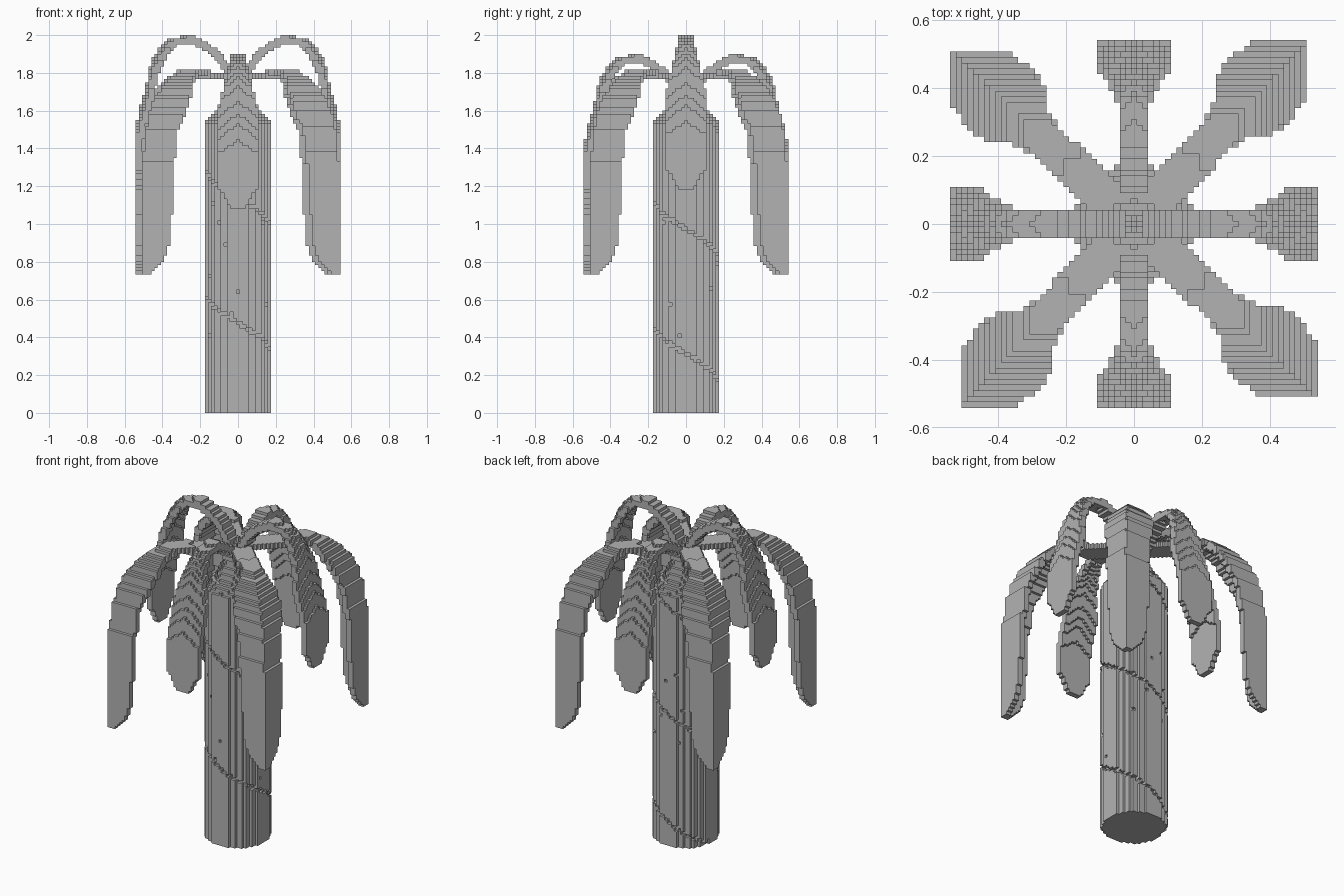
import bpy, bmesh, math, random

if "Cube" in bpy.data.objects:
    bpy.data.objects.remove(bpy.data.objects["Cube"], do_unlink=True)

V = 1 / 60  # block size
random.seed(4)

mat = bpy.data.materials.new("plain grey")
mat.use_nodes = True
GREY = (0.45, 0.45, 0.45, 1)
mat.diffuse_color = GREY
mat.node_tree.nodes["Principled BSDF"].inputs["Base Color"].default_value = GREY

SIDES = [(a, s) for a in range(3) for s in (-1, 1)]


def build(name, cells):
    """Make one object from the exposed faces of a set of grid cells."""
    bm = bmesh.new()
    corners = {}

    def vert(p):
        if p not in corners:
            x, y, z = p
            corners[p] = bm.verts.new(((x - 0.5) * V, (y - 0.5) * V, z * V))
        return corners[p]

    for c in sorted(cells):
        for axis, s in SIDES:
            n = list(c)
            n[axis] += s
            if tuple(n) in cells:
                continue
            b, d = (axis + 1) % 3, (axis + 2) % 3
            ring = []
            for i, j in ((0, 0), (1, 0), (1, 1), (0, 1))[::s]:
                p = list(c)
                p[axis] += s > 0
                p[b] += i
                p[d] += j
                ring.append(vert(tuple(p)))
            bm.faces.new(ring)
    mesh = bpy.data.meshes.new(name)
    bm.to_mesh(mesh)
    bm.free()
    mesh.materials.append(mat)
    ob = bpy.data.objects.new(name, mesh)
    bpy.context.collection.objects.link(ob)


def cell(x, y, z):
    return round(x / V), round(y / V), math.floor(z / V)


def samples(path):
    """Walk along a path of tuples in steps finer than one block."""
    for a, b in zip(path, path[1:]):
        n = math.ceil(math.dist(a[:2], b[:2]) / (V / 3))
        for i in range(n + 1):
            yield [p + (q - p) * i / n for p, q in zip(a, b)]


def turned(cells, quarter):
    for _ in range(quarter):
        cells = {(-y, x, z) for x, y, z in cells}
    return cells


# Trunk: round column with stepped shoulder, spiral groove and a few pits
trunk = set()
PITCH = 0.66
for x in range(-10, 11):
    for y in range(-10, 11):
        r = math.hypot(x, y) * V
        if r > 0.178:
            continue
        skin = r > 0.178 - V
        top = 1.58 - max(0, r - 0.14) * 1.4
        turn = (math.atan2(y, x) + math.pi / 2) / math.tau
        for z in range(round(top / V)):
            off = (z * V - 1.12 + PITCH * turn) % PITCH
            if skin and (off < V * 1.2 or random.random() < 0.004):
                continue
            trunk.add((x, y, z))
build("trunk", trunk)

# Crown: steep stepped cone joining the fronds
crown = set()
for x in range(-8, 9):
    for y in range(-8, 9):
        r = math.hypot(x, y) * V
        if r < 0.14:
            top = 1.83 - 1.9 * r
            crown |= {(x, y, z) for z in range(93, round(top / V))}
build("crown", crown)

# Arched fronds: radius, height, half width, droop of the edges
ARCH = [(.05, 1.80, .025, 0), (.085, 1.86, .025, 0), (.15, 1.93, .025, 0),
        (.25, 1.987, .025, 0), (.34, 1.98, .03, .3), (.40, 1.94, .045, .6),
        (.44, 1.88, .07, .8), (.465, 1.80, .09, .8), (.48, 1.72, .1, .8),
        (.51, 1.62, .1, .8), (.532, 1.5, .1, .6), (.532, 1.33, .092, .2),
        (.532, 1.25, .06, 0), (.532, 1.2, .025, 0)]
arch = set()
for r, z, half, droop in samples(ARCH):
    w = round(half / V)
    for v in range(-w, w + 1):
        x, y, h = cell(r, v * V, z - droop * abs(v) * V)
        arch |= {(x - i, y, h - j) for i in (0, 1) for j in (0, 1)}
low_arch = {(x, y, z - 6) for x, y, z in arch}
for name, cells, quarter in (("left_frond", arch, 0), ("back_frond", low_arch, 1),
                             ("right_frond", arch, 2), ("front_frond", low_arch, 3)):
    build(name, turned(cells, quarter))

# Corner fronds: angled blades with reach, height and arm length
CORNER = [(.08, 1.79, .06), (.31, 1.805, .07), (.36, 1.77, .09),
          (.41, 1.73, .14), (.46, 1.66, .16), (.49, 1.58, .16),
          (.51, 1.48, .15), (.525, 1.33, .15), (.535, 1.02, .14),
          (.532, .87, .12), (.532, .80, .07), (.532, .76, .03)]
corner = set()
for r, z, arm in samples(CORNER):
    x, y, h = cell(r * 0.945, r, z)
    for t in range(round(arm / V) + 1):
        for i in (0, 1):
            for j in (0, 1):
                corner.add((x - t, y - i, h - j))
                corner.add((x - i, y - t, h - j))
for quarter, name in enumerate(("back_left", "back_right", "front_right", "front_left")):
    build(name + "_corner_frond", turned(corner, quarter))
